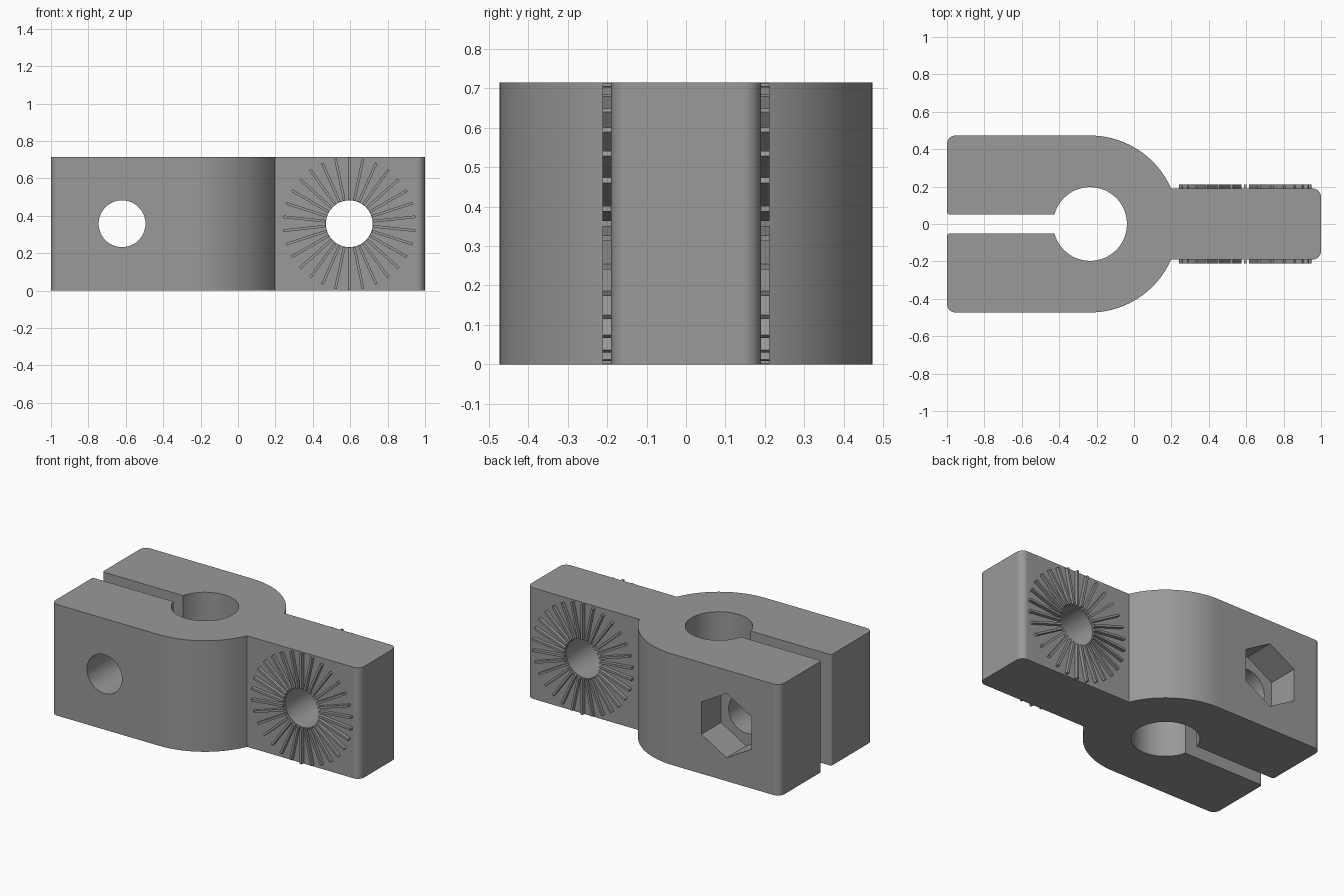
import bpy, bmesh
from math import sin, cos, pi, radians, asin, acos, sqrt
from mathutils import Matrix, Vector

if "Cube" in bpy.data.objects:
    bpy.data.objects.remove(bpy.data.objects["Cube"], do_unlink=True)

HEIGHT = 0.715
MID = HEIGHT / 2
HUB_X, HUB_R, BORE_R = -0.235, 0.473, 0.197
ARM_Y, SLOT_Y = 0.19, 0.05
BOLT_X, PIVOT_X, HOLE_R = -0.62, 0.595, 0.125

grey = bpy.data.materials.new("Mid grey")
grey.use_nodes = True
grey.diffuse_color = (0.32, 0.32, 0.32, 1)
grey.node_tree.nodes["Principled BSDF"].inputs["Base Color"].default_value = grey.diffuse_color


def make_object(name, bm):
    bmesh.ops.recalc_face_normals(bm, faces=bm.faces)
    mesh = bpy.data.meshes.new(name)
    bm.to_mesh(mesh)
    bm.free()
    mesh.materials.append(grey)
    obj = bpy.data.objects.new(name, mesh)
    bpy.context.collection.objects.link(obj)
    return obj


def arc(cx, cy, r, start, end, steps):
    return [(cx + r * cos(start + (end - start) * i / steps),
             cy + r * sin(start + (end - start) * i / steps)) for i in range(steps + 1)]


def cutter(name, sides, radius, x, y, depth, turn=0):
    # Prism whose axis runs along y
    bm = bmesh.new()
    bmesh.ops.create_cone(bm, cap_ends=True, segments=sides, radius1=radius,
                          radius2=radius, depth=depth,
                          matrix=Matrix.Translation((x, y, MID))
                          @ Matrix.Rotation(pi / 2, 4, 'X') @ Matrix.Rotation(turn, 4, 'Z'))
    obj = make_object(name, bm)
    obj.hide_render = True
    return obj


# Upper half of the outline, from the arm end round the hub and jaw into the bore
R, r = 0.045, 0.015
meet = asin(ARM_Y / HUB_R)
slot = pi - asin(SLOT_Y / BORE_R)
half = arc(1 - R, ARM_Y - R, R, 0, pi / 2, 8)
half += arc(HUB_X, 0, HUB_R, meet, pi / 2, 28)
half += arc(-1 + R, HUB_R - R, R, pi / 2, pi, 8)
half += arc(-1 + r, SLOT_Y + r, r, pi, 1.5 * pi, 5)
half += arc(HUB_X, 0, BORE_R, slot, 0, 32)
outline = half + [(x, -y) for x, y in reversed(half[:-1])]

# Clamp body
bm = bmesh.new()
base = bm.faces.new([bm.verts.new((x, y, 0)) for x, y in outline])
top = bmesh.ops.extrude_face_region(bm, geom=[base])["geom"]
bmesh.ops.translate(bm, vec=(0, 0, HEIGHT),
                    verts=[v for v in top if isinstance(v, bmesh.types.BMVert)])
body = make_object("clamp_body", bm)

# Bolt hole, pivot hole and hexagonal nut pocket in the back jaw
cutters = [cutter("bolt_hole_cutter", 64, HOLE_R, BOLT_X, 0, 2),
           cutter("pivot_hole_cutter", 64, HOLE_R, PIVOT_X, 0, 2),
           cutter("nut_pocket_cutter", 6, 0.207, BOLT_X, HUB_R, 0.4)]

# Point the pocket corners straight up and down
pocket = cutters[2].data
if max(v.co.z for v in pocket.vertices) - MID < 0.2:
    pocket.transform(Matrix.Translation((BOLT_X, 0, MID)) @ Matrix.Rotation(pi / 6, 4, 'Y')
                     @ Matrix.Translation((-BOLT_X, 0, -MID)))

bpy.context.view_layer.objects.active = body
for c in cutters:
    mod = body.modifiers.new(c.name, 'BOOLEAN')
    mod.operation = 'DIFFERENCE'
    mod.solver = 'EXACT'
    mod.object = c
    bpy.ops.object.modifier_apply(modifier=mod.name)
    bpy.data.objects.remove(c, do_unlink=True)

# Smooth curved walls with crisp rims
bpy.ops.object.select_all(action='DESELECT')
body.select_set(True)
bpy.ops.object.shade_smooth_by_angle(angle=radians(25))
weighted = body.modifiers.new("Weighted normals", 'WEIGHTED_NORMAL')
weighted.keep_sharp = True

# Radial locking teeth on both sides of the arm
TEETH, INNER, OUTER, WIDTH = 30, 0.128, 0.355, 0.014
for name, side in (("front_teeth", -1), ("back_teeth", 1)):
    bm = bmesh.new()
    for i in range(TEETH):
        place = (Matrix.Translation((PIVOT_X, side * (ARM_Y + 0.005), MID))
                 @ Matrix.Rotation(2 * pi * i / TEETH, 4, 'Y')
                 @ Matrix.Translation((0, 0, (INNER + OUTER) / 2))
                 @ Matrix.Diagonal((WIDTH, 0.034, OUTER - INNER, 1)))
        bmesh.ops.create_cube(bm, size=1, matrix=place)
    make_object(name, bm)
